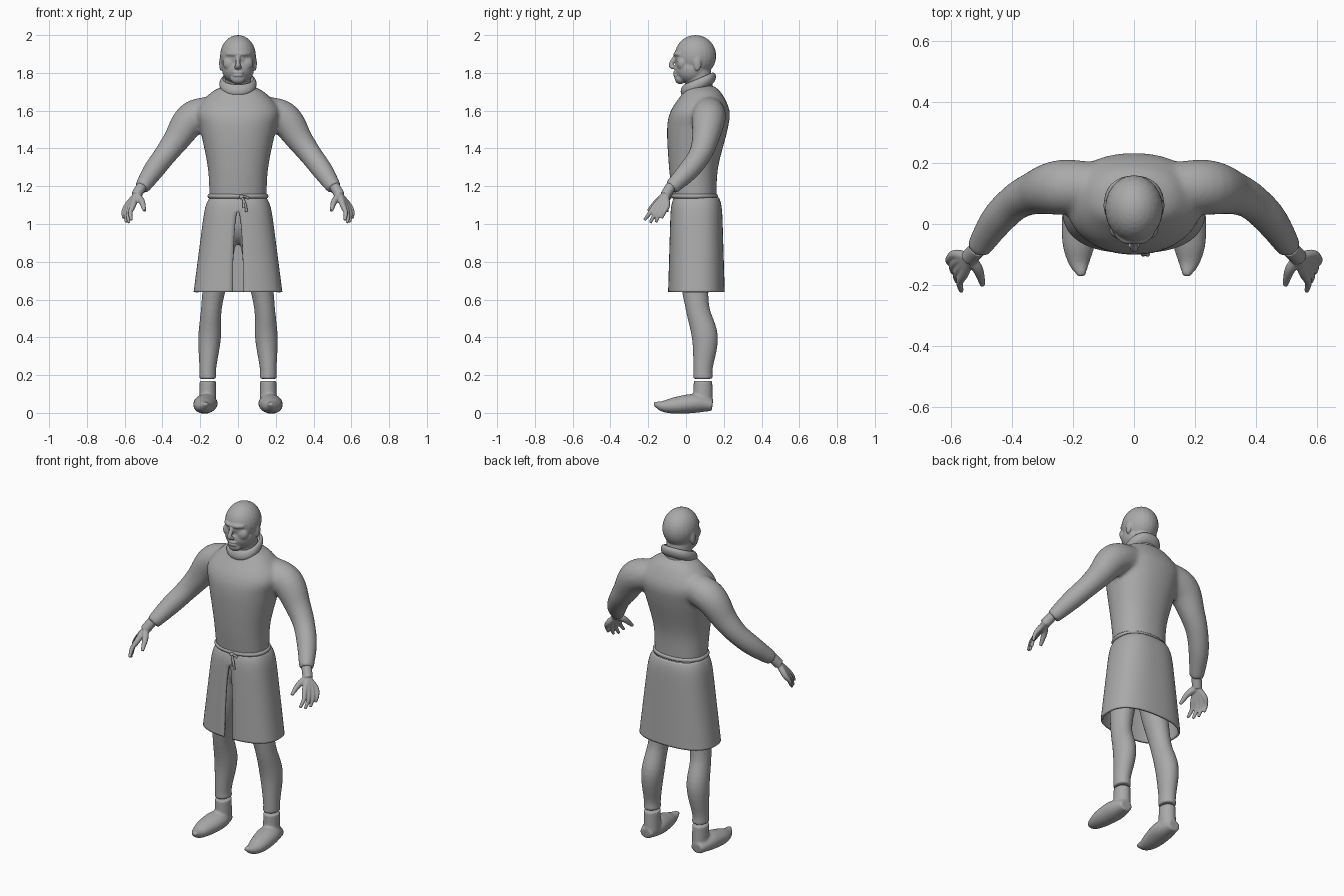
import bpy, bmesh, math
from mathutils import Vector, Matrix

if "Cube" in bpy.data.objects:
    bpy.data.objects.remove(bpy.data.objects["Cube"], do_unlink=True)

colour = (0.4, 0.4, 0.4, 1)
grey = bpy.data.materials.new("plain grey")
grey.use_nodes = True
grey.diffuse_color = colour
grey.node_tree.nodes["Principled BSDF"].inputs["Base Color"].default_value = colour


def spline(stations, steps=6):
    """Resample stations with a Catmull-Rom curve."""
    points = [Vector(station) for station in stations]
    before = points[0] * 2 - points[1]
    after = points[-1] * 2 - points[-2]
    points = [before, *points, after]
    result = []
    for a, b, c, d in zip(points, points[1:], points[2:], points[3:]):
        for step in range(steps):
            t = step / steps
            slope_in, slope_out = (c - a) / 2, (d - b) / 2
            ease = t * t * (3 - 2 * t)
            result.append(b.lerp(c, ease) + slope_in * t * (1 - t) ** 2 - slope_out * t * t * (1 - t))
    return result + [points[-2]]


def skin(bm, rings, closed=True, cap=True):
    """Bridge matching rings of points into one surface."""
    rows = [[bm.verts.new(point) for point in ring] for ring in rings]
    count = len(rows[0])
    for lower, upper in zip(rows, rows[1:]):
        for i in range(count if closed else count - 1):
            j = (i + 1) % count
            bm.faces.new((lower[i], lower[j], upper[j], upper[i]))
    if cap:
        bm.faces.new(reversed(rows[0]))
        bm.faces.new(rows[-1])


def rounded(angle, power):
    """Point on a unit superellipse, starting at the front."""
    s, c = math.sin(angle), math.cos(angle)
    return math.copysign(abs(s) ** power, s), -math.copysign(abs(c) ** power, c)


def outline(z, width, front, back, tilt=0, start=0, count=64, power=0.9):
    """Horizontal ring, left open by the start angle on either side of the front."""
    middle, depth = (front + back) / 2, (back - front) / 2
    ring = []
    for i in range(count):
        share = i / (count - 1) if start is None or power < 0.9 else i / count
        angle = start + (math.tau - 2 * start) * share
        x, y = rounded(angle, power)
        ring.append((x * width, middle + y * depth, z + tilt * y * depth))
    return ring


def band(bm, z, height, width, front, back, bulge, tilt=0):
    """Rounded strip around the body."""
    rings = []
    for i in range(13):
        t = i / 12
        grow = bulge * math.sin(math.pi * t) ** 0.5 if 0 < t < 1 else 0
        rings.append(outline(z + height * t, width + grow, front - grow, back + grow, tilt))
    skin(bm, rings, cap=False)


def tube(bm, stations, wide=1, count=24):
    """Limb through stations of x, y, z and radius."""
    points = spline(stations)
    rings = []
    for k, point in enumerate(points):
        ahead = points[min(k + 1, len(points) - 1)]
        behind = points[max(k - 1, 0)]
        along = (ahead - behind).to_3d().normalized()
        guide = Vector((1, 0, 0)) if abs(along.y) > 0.85 else Vector((0, 1, 0))
        u = along.cross(guide).normalized()
        v = along.cross(u) * wide
        angles = [math.tau * i / count for i in range(count)]
        rings.append([point.to_3d() + point[3] * (u * math.cos(a) + v * math.sin(a)) for a in angles])
    skin(bm, rings)


def ball(bm, centre, size):
    place = Matrix.Translation(centre) @ Matrix.Diagonal((*size, 1))
    bmesh.ops.create_uvsphere(bm, u_segments=24, v_segments=16, radius=1, matrix=place)


def finish(name, bm, voxel=None, soften=4, thickness=None):
    """Make the object; parts with a voxel size are mirrored and blended."""
    bmesh.ops.recalc_face_normals(bm, faces=bm.faces)
    mesh = bpy.data.meshes.new(name)
    bm.to_mesh(mesh)
    bm.free()
    mesh.materials.append(grey)
    part = bpy.data.objects.new(name, mesh)
    bpy.context.collection.objects.link(part)
    if thickness:
        part.modifiers.new("Cloth", 'SOLIDIFY').thickness = thickness
    if voxel:
        part.modifiers.new("Mirror", 'MIRROR').use_mirror_merge = False
        blend = part.modifiers.new("Blend", 'REMESH')
        blend.mode = 'VOXEL'
        blend.voxel_size = voxel
        blend.use_smooth_shade = True
        smooth = part.modifiers.new("Soften", 'SMOOTH')
        smooth.iterations = soften
    bpy.ops.object.select_all(action='DESELECT')
    part.select_set(True)
    bpy.context.view_layer.objects.active = part
    bpy.ops.object.shade_smooth_by_angle(angle=math.radians(45))


# Sweater: torso blended with the sleeves
bm = bmesh.new()
torso = [(1.13, .15, -.07, .16), (1.3, .16, -.09, .17), (1.5, .2, -.1, .22),
         (1.6, .22, -.08, .23), (1.69, .15, -.02, .19), (1.73, .08, 0, .15)]
skin(bm, [outline(*station) for station in spline(torso)])
tube(bm, [(.1, .12, 1.6, .08), (.24, .12, 1.56, .09), (.33, .1, 1.44, .07),
          (.39, .07, 1.36, .06), (.45, .01, 1.28, .055), (.51, -.08, 1.19, .04)])
finish("sweater", bm, voxel=.01, soften=10)

# Collar, higher at the back
bm = bmesh.new()
band(bm, z=1.71, height=.06, width=.08, front=-.01, back=.14, bulge=.018, tilt=.42)
finish("collar", bm)

# Head: skull, jaw, neck and face
bm = bmesh.new()
ball(bm, (0, .05, 1.89), (.095, .11, .11))
ball(bm, (0, .03, 1.82), (.085, .09, .08))
ball(bm, (0, -.03, 1.77), (.04, .03, .03))
ball(bm, (.04, -.02, 1.85), (.04, .03, .04))
ball(bm, (.09, .06, 1.85), (.01, .02, .04))
ball(bm, (.01, -.07, 1.83), (.01, .01, .01))
for lip in (1.787, 1.802):
    ball(bm, (0, -.055, lip), (.03, .014, .007))
tube(bm, [(0, .08, 1.66, .07), (0, .06, 1.82, .07)])
tube(bm, [(0, -.05, 1.9, .01), (0, -.08, 1.84, .013), (0, -.06, 1.83, .01)])
tube(bm, [(0, -.056, 1.9, .01), (.03, -.052, 1.9, .012), (.06, -.03, 1.9, .01)])
finish("head", bm, voxel=.005)

# Hands: palm, a fan of four fingers, thumb
bm = bmesh.new()
wrist = Vector((.51, -.08, 1.2))
palm = Vector((.54, -.11, 1.15))
tube(bm, [(*wrist, .028), (*palm, .028)])
for i in range(4):
    t = i / 3
    arch = math.sin(math.pi * t)
    knuckle = Vector((.555, -.16, 1.1)).lerp((.585, -.1, 1.1), t)
    tip = Vector((.565, -.22, 1.02)).lerp((.605, -.13, 1.03), t)
    tip.z -= .02 * arch
    bend = knuckle.lerp(tip, .5)
    bend.x += .01
    tube(bm, [(*palm, .018), (*knuckle, .016), (*bend, .012), (*tip, .008)])
tube(bm, [(*palm, .02), (.51, -.15, 1.12, .017), (.495, -.2, 1.07, .009)])
finish("hands", bm, voxel=.004)

# Trousers: hips and legs
bm = bmesh.new()
ball(bm, (0, .045, 1.03), (.15, .1, .14))
tube(bm, [(.16, .09, .18, .045), (.16, .09, .24, .045), (.15, .1, .4, .06),
          (.14, .06, .56, .055), (.11, .04, .76, .07), (.08, .04, .96, .08)], wide=1.15)
finish("trousers", bm, voxel=.008)

# Pointed ankle boots
bm = bmesh.new()
tube(bm, [(.16, .09, .17, .043), (.16, .09, .05, .045)], wide=1.15)
tube(bm, [(.17, .14, .04, .03), (.17, .05, .05, .05), (.18, -.05, .04, .045),
          (.18, -.12, .035, .03), (.17, -.17, .05, .01)], wide=1.25)
finish("boots", bm, voxel=.007)

# Skirt: flared, drawn in at the waist, slit at the front
bm = bmesh.new()
hem, waist, slit_top, middle = .64, 1.14, 1.07, .055
rings = []
for i in range(51):
    t = i / 50
    z = hem + (waist - hem) * t
    draw_in = 1 - .12 * t ** 16
    width = (.235 - .065 * t) * draw_in
    depth = (.15 - .015 * t) * draw_in
    slit = .028 * math.sqrt(max(0, 1 - ((z - hem) / (slit_top - hem)) ** 2))
    start = math.asin((slit / width) ** 1.25)
    rings.append(outline(z, width, middle - depth, middle + depth, start=start, power=.8))
skin(bm, rings, closed=False, cap=False)
bmesh.ops.remove_doubles(bm, verts=bm.verts, dist=.0005)
finish("skirt", bm, thickness=.012)

# Rope belt with a knot and hanging ends
bm = bmesh.new()
band(bm, z=1.135, height=.025, width=.15, front=-.067, back=.158, bulge=.011)
knot = Vector((.02, -.085, 1.143))
ball(bm, knot, (.014, .01, .012))
for end in ((.045, -.1, 1.065), (.03, -.1, 1.085), (.055, -.085, 1.135)):
    half = knot.lerp(end, .5) + Vector((.005, -.005, .005))
    tube(bm, [(*knot, .006), (*half, .006), (*end, .007)])
finish("belt", bm)
